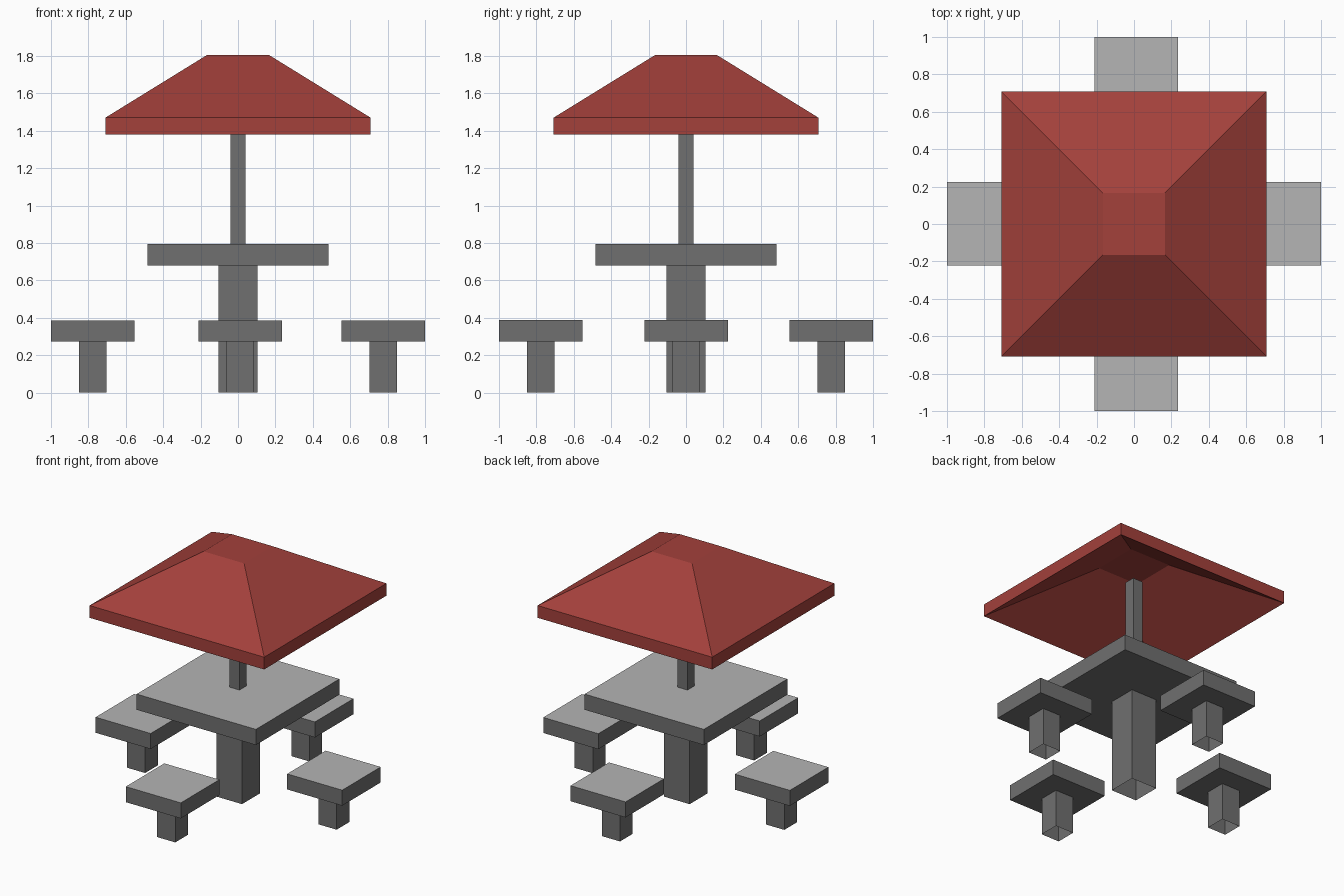
import bpy, bmesh

if "Cube" in bpy.data.objects:
    bpy.data.objects.remove(bpy.data.objects["Cube"])


def material(name, rgb):
    m = bpy.data.materials.new(name)
    m.diffuse_color = (*rgb, 1)
    m.use_nodes = True
    m.node_tree.nodes["Principled BSDF"].inputs["Base Color"].default_value = m.diffuse_color
    return m


grey = material("dark stone grey", (0.16, 0.16, 0.16))
light = material("light stone grey", (0.46, 0.46, 0.46))
red = material("canopy red", (0.367, 0.052, 0.044))


def finish(name, bm, mats):
    bmesh.ops.recalc_face_normals(bm, faces=bm.faces)
    me = bpy.data.meshes.new(name)
    bm.to_mesh(me)
    bm.free()
    for m in mats:
        me.materials.append(m)
    bpy.context.collection.objects.link(bpy.data.objects.new(name, me))


def block(name, x, y, z0, z1, width, open_bottom=False, light_top=False):
    """Square block centred on x, y; optional open bottom and light upper face."""
    bm = bmesh.new()
    bmesh.ops.create_cube(bm, size=1)
    for v in bm.verts:
        v.co = (x + v.co.x * width, y + v.co.y * width, z0 + (v.co.z + 0.5) * (z1 - z0))
    if light_top:
        for f in bm.faces:
            f.material_index = int(all(v.co.z > z1 - 1e-4 for v in f.verts))
    if open_bottom:
        low = [f for f in bm.faces if all(v.co.z < z0 + 1e-4 for v in f.verts)]
        bmesh.ops.delete(bm, geom=low, context='FACES_ONLY')
    finish(name, bm, [grey, light] if light_top else [grey])


# Table with pedestal and umbrella pole
block("table_pedestal", 0.001, 0.001, 0, 0.68, 0.208, open_bottom=True)
block("table_top", 0, 0, 0.68, 0.795, 0.967, light_top=True)
block("umbrella_pole", 0, 0, 0.795, 1.59, 0.08)

# Four stools around the table
stools = {"front": (0.013, -0.777), "back": (0.013, 0.777),
          "left": (-0.777, 0.002), "right": (0.777, 0.002)}
for side, (x, y) in stools.items():
    block(side + "_stool_leg", x, y, 0, 0.273, 0.147, open_bottom=True)
    block(side + "_stool_seat", x, y, 0.273, 0.387, 0.446, light_top=True)

# Canopy: square rings from inner ceiling, out over the rim, up to the flat top
bm = bmesh.new()
rings = []
for half, z in ((0.165, 1.71), (0.708, 1.38), (0.708, 1.47), (0.165, 1.805)):
    rings.append([bm.verts.new((sx * half, sy * half, z))
                  for sx, sy in ((-1, -1), (1, -1), (1, 1), (-1, 1))])
for a, b in zip(rings, rings[1:]):
    for i in range(4):
        j = (i + 1) % 4
        bm.faces.new((a[i], a[j], b[j], b[i]))
bm.faces.new(rings[0])
bm.faces.new(rings[-1])
finish("canopy", bm, [red])
